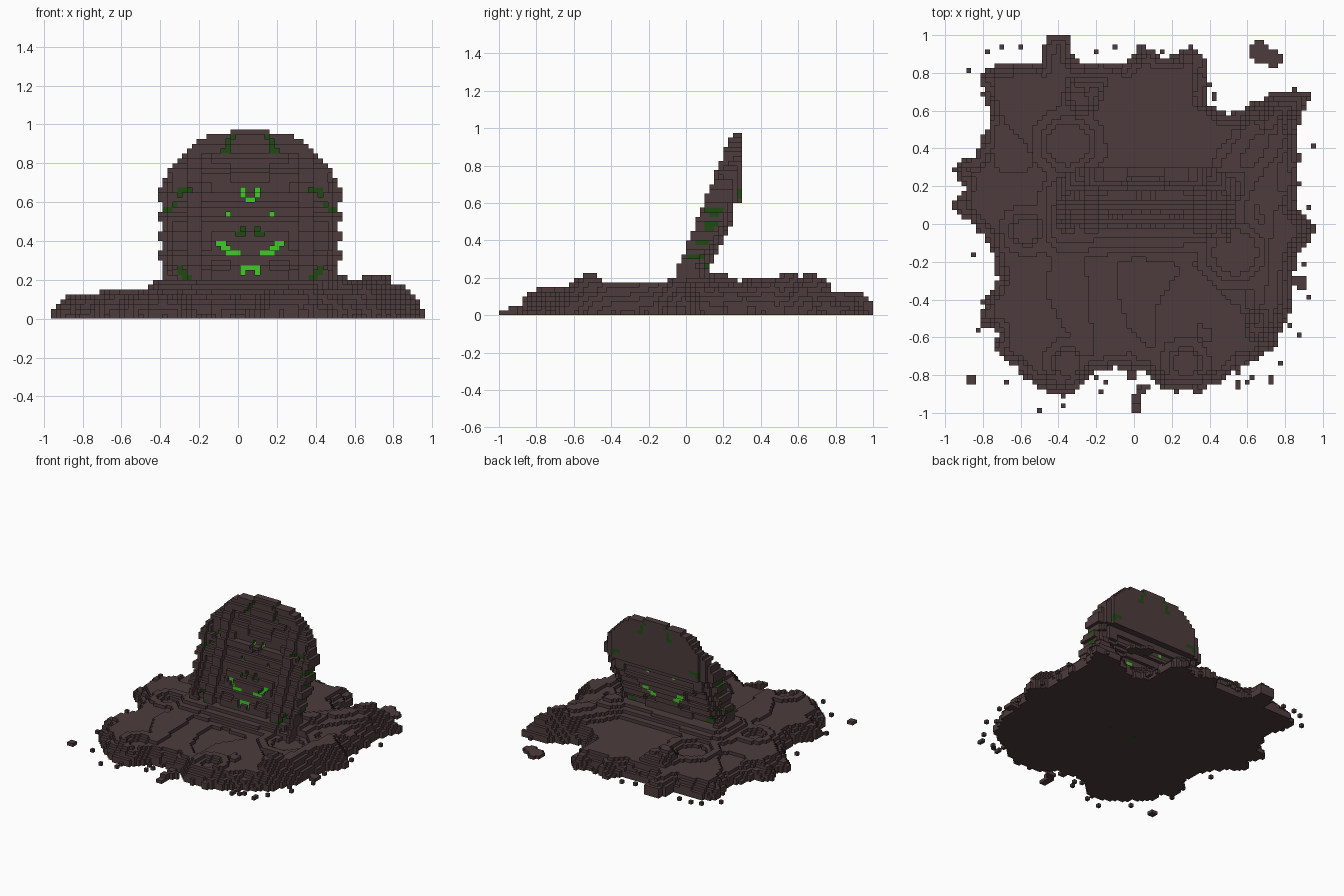
import bpy
import bmesh
import math
import random
from mathutils import Vector, noise

if "Cube" in bpy.data.objects:
    bpy.data.objects.remove(bpy.data.objects["Cube"])

random.seed(4)
S = 0.025          # edge of one block
MID = 0.0625       # centre of the standing stone


def material(name, rgb):
    m = bpy.data.materials.new(name)
    m.use_nodes = True
    m.diffuse_color = (*rgb, 1)
    m.node_tree.nodes["Principled BSDF"].inputs["Base Color"].default_value = (*rgb, 1)
    return m


BROWN, DARK, BRIGHT = range(3)
MATERIALS = [material("dark_brown_rock", (0.075, 0.045, 0.045)),
             material("dull_green", (0.014, 0.07, 0.007)),
             material("glowing_green", (0.05, 0.6, 0.02))]


def block_object(name, blocks):
    """Turn a dict of block cells into a mesh of the exposed block faces."""
    bm = bmesh.new()
    verts = {}

    def vert(p):
        if p not in verts:
            verts[p] = bm.verts.new(((p[0] - 0.5) * S, p[1] * S, p[2] * S))
        return verts[p]

    for cell, mat in blocks.items():
        for axis in range(3):
            for side in (0, 1):
                near = list(cell)
                near[axis] += 2 * side - 1
                if tuple(near) in blocks:
                    continue
                ring = []
                for a, b in ((0, 0), (1, 0), (1, 1), (0, 1)):
                    p = list(cell)
                    p[axis] += side
                    p[(axis + 1) % 3] += a
                    p[(axis + 2) % 3] += b
                    ring.append(vert(tuple(p)))
                face = bm.faces.new(ring if side else ring[::-1])
                face.material_index = mat
    mesh = bpy.data.meshes.new(name)
    bm.to_mesh(mesh)
    bm.free()
    for m in MATERIALS:
        mesh.materials.append(m)
    obj = bpy.data.objects.new(name, mesh)
    bpy.context.collection.objects.link(obj)


# ragged shoreline of the ground, in hundredths
SHORE = [(-82, 78), (-74, 85), (-50, 85), (-47, 101), (-34, 101), (-34, 90), (-26, 85),
         (-3, 85), (5, 95), (15, 88), (22, 88), (30, 95), (38, 87), (38, 65), (50, 58),
         (60, 62), (75, 70), (93, 69), (86, 50), (88, 25), (85, 12), (97, -2), (86, -18),
         (83, -45), (75, -65), (50, -80), (36, -89), (15, -88), (5, -78), (-10, -76),
         (-20, -78), (-32, -90), (-48, -89), (-73, -68), (-72, -58), (-83, -50),
         (-72, -28), (-78, -8), (-97, 10), (-89, 20), (-97, 30), (-82, 37), (-75, 55)]
SHORE = [Vector((x / 100, y / 100)) for x, y in SHORE]
EDGES = list(zip(SHORE, SHORE[1:] + SHORE[:1]))


def edge_distance(p, a, b):
    d = b - a
    t = min(1, max(0, (p - a).dot(d) / d.length_squared))
    return (p - a - d * t).length


def shore_distance(p):
    """Distance to the shoreline, positive on land."""
    inside = False
    for a, b in EDGES:
        if (a.y > p.y) != (b.y > p.y) and p.x < a.x + (b.x - a.x) * (p.y - a.y) / (b.y - a.y):
            inside = not inside
    best = min(edge_distance(p, a, b) for a, b in EDGES)
    return best if inside else -best


CRATERS = [(0.54, -0.15, 0.16), (-0.57, -0.03, 0.09), (-0.35, -0.74, 0.09),
           (0.27, -0.74, 0.09), (-0.35, 0.42, 0.15)]
# ridges: start, end, width, rise
RIDGES = [(Vector((0.52, 0.25)), Vector((0.72, 0.5)), 0.15, 0.05),
          (Vector((0.73, 0.6)), Vector((0.83, 0.66)), 0.12, 0.1),
          (Vector((-0.28, 0.67)), Vector((-0.24, 0.77)), 0.11, 0.12),
          (Vector((0.68, -0.54)), Vector((0.73, -0.57)), 0.11, 0.11),
          (Vector((0.74, -0.4)), Vector((0.85, 0.05)), 0.15, 0.05)]


def ground_height(p, shore):
    h = 0.125 + 0.025 * noise.noise((p.x * 3, p.y * 3, 0.5))
    for a, b, width, rise in RIDGES:
        h += rise * max(0, 1 - (edge_distance(p, a, b) / width) ** 2)
    # mound around the foot of the stone
    dx = max(0, abs(p.x - MID) - 0.44)
    dy = max(0, abs(p.y - 0.05) - 0.1)
    h += max(0, 0.085 - 0.6 * math.hypot(dx, dy))
    for x, y, r in CRATERS:
        d = (p - Vector((x, y))).length
        if d < r:
            h = 0.1 + 0.04 * max(0, d / r - 0.6) / 0.4
        elif d < r + 0.05:
            h = max(h, 0.155)
    rough = 0.03 * noise.noise((p.x * 14, p.y * 14, 2))
    steep = 1.6 if p.x > 0.6 else 1.1
    return min(h, 0.225, 0.045 + steep * shore + rough)


# ground and the loose blocks scattered around it
ground, debris = {}, {}
ISLANDS = [(0.66, 0.91, 0.055), (0.74, 0.875, 0.045), (0.88, -0.31, 0.04),
           (-0.86, -0.82, 0.03), (0.72, -0.82, 0.02), (-0.02, -0.8, 0.03)]
for i in range(-38, 39):
    for j in range(-40, 40):
        p = Vector((i * S, (j + 0.5) * S))
        shore = shore_distance(p)
        ragged = shore + 0.02 * noise.noise((p.x * 20, p.y * 20, 7))
        island = any((p - Vector((x, y))).length < r for x, y, r in ISLANDS)
        if ragged > 0:
            for k in range(max(1, round(ground_height(p, shore) / S))):
                ground[i, j, k] = BROWN
        elif island or (shore > -0.1 and random.random() < 0.035):
            debris[i, j, 0] = BROWN
# thin spit at the front
for j in range(-40, -34):
    for i in range(max(0, j + 37), max(2, j + 39)):
        for k in range(1 if j < -38 else 2):
            debris[i, j, k] = BROWN
# two marks under the ground, below the stone
for i in (-2, 7):
    ground[i, -3, 0] = DARK
block_object("rocky_ground", ground)
block_object("loose_blocks", debris)

# glyph marks on the stone: half-column from its centre line, and layer
GLYPHS = {BRIGHT: [(1, 26), (1, 25), (0, 24), (4, 21), (6, 15), (5, 15), (4, 14),
                   (3, 13), (4, 13), (2, 13), (5, 14), (0, 10), (1, 10), (1, 9)],
          DARK: [(1, 18), (1, 17), (2, 17), (4, 36), (4, 35), (4, 34), (5, 34), (3, 37),
                 (14, 26), (13, 26), (12, 26), (14, 25), (15, 23), (16, 22), (17, 22),
                 (14, 10), (14, 9), (13, 8), (12, 8), (13, 9)]}
MARK = {cell: mat for mat, cells in GLYPHS.items() for cell in cells}
wear = {}


def front_face(c, k):
    """First block of the leaning front, set back between the pillars and by wear."""
    worn = wear.setdefault((c // 4, k // 2), random.choice((0, 0, 1)))
    pillar = 9 < c < 13 or c > 16 or k > 33
    return round((-0.065 + 0.4 * ((k + 0.5) * S - 0.2)) / S) + (0 if pillar else worn + 1)


# leaning arched stone, mirrored about its centre line
stone = {}
for k in range(4, 39):
    z = (k + 0.5) * S
    for c in range(19):
        half = 0.445 + 0.025 * (k % 4 < 2 and k > 10)
        if z > 0.65:
            half = 0.47 - 2.4 * (z - 0.62) ** 2
        if (c + 0.5) * S > half or (k == 38 and c > 3):
            continue
        mark = MARK.get((c, k), BROWN)
        front = front_face(c, k)
        back = min(12, round((0.13 + 0.46 * (z - 0.25)) / S) - wear[c // 4, k // 2])
        back -= max(0, c - 13) // 2    # rounded back corners
        if mark:                   # engraved, sheltered by the layers above
            front = min(back - 2, max(front, front_face(c, k + 2)))
        for j in range(front, back):
            # the middle and outermost marks show on the front only
            mat = mark if 2 < c < 15 or j < front + 2 else BROWN
            # marks running down the narrow edges
            if c > 15 and k in (12, 15, 18, 19, 21, 22) and abs(j - (front + back) / 2) < 1.2:
                mat = DARK
            for i in (2 - c, 3 + c):
                stone[i, j, k] = mat
block_object("leaning_stone", stone)
